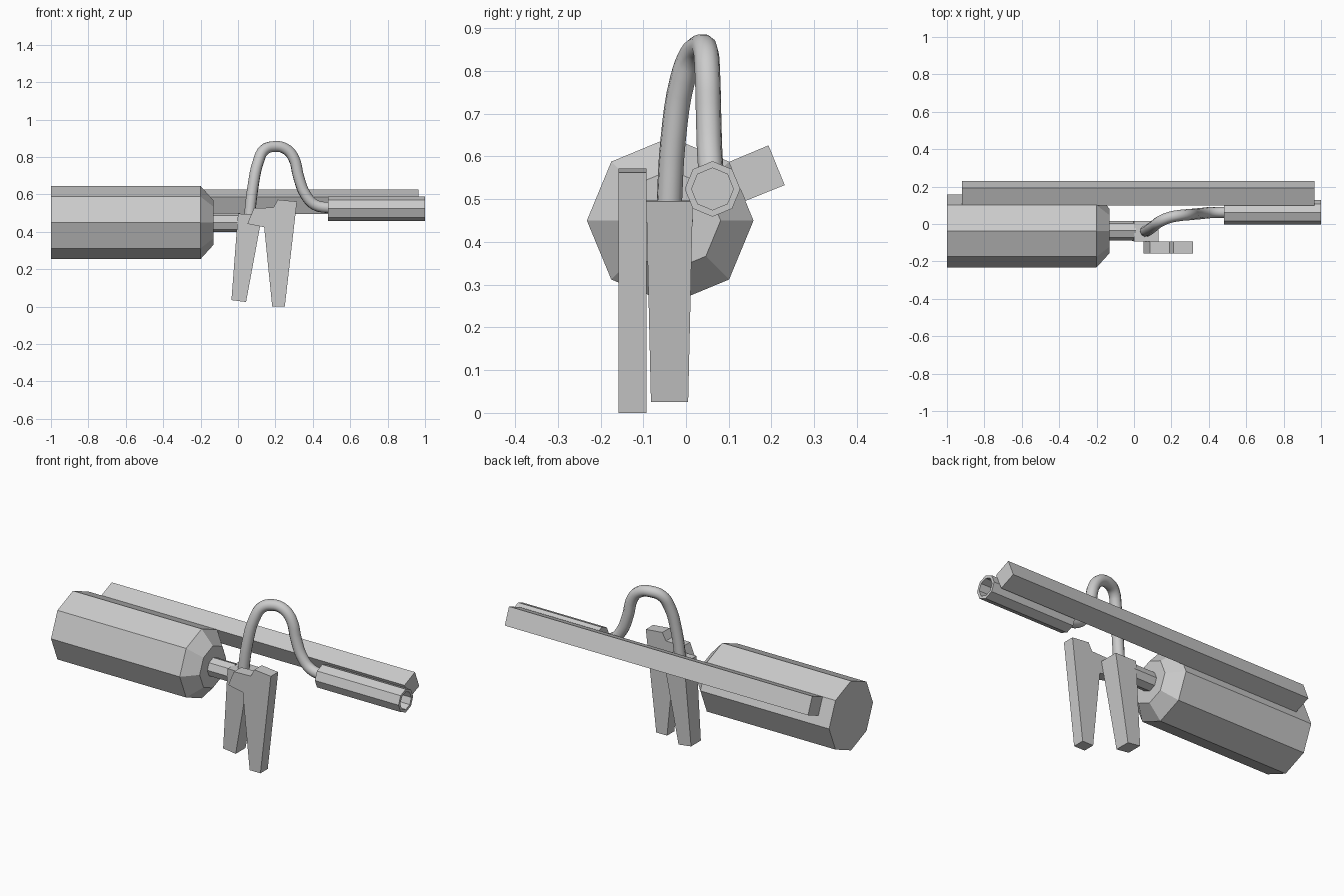
import bpy, math
from mathutils import Vector

if "Cube" in bpy.data.objects:
    bpy.data.objects.remove(bpy.data.objects["Cube"])


def make(name, verts, faces):
    me = bpy.data.meshes.new(name)
    me.from_pydata(verts, [], faces)
    me.update()
    ob = bpy.data.objects.new(name, me)
    bpy.context.collection.objects.link(ob)
    return ob


def lathe_x(name, y, z, profile, n=8):
    """Solid of n sides along x from (x, radius) rings, capped at both ends."""
    verts = [(x, y + r * math.cos(2 * math.pi * i / n), z + r * math.sin(2 * math.pi * i / n))
             for x, r in profile for i in range(n)]
    faces = [(k * n + i, k * n + (i + 1) % n, (k + 1) * n + (i + 1) % n, (k + 1) * n + i)
             for k in range(len(profile) - 1) for i in range(n)]
    last = (len(profile) - 1) * n
    faces += [tuple(reversed(range(n))), tuple(range(last, last + n))]
    return make(name, verts, [f[::-1] for f in faces] if profile[0][0] > profile[-1][0] else faces)


def loft(name, a, b):
    """Closed solid between two matching outlines."""
    n = len(a)
    faces = [tuple(range(n)), tuple(reversed(range(n, 2 * n)))]
    faces += [(i, i + n, (i + 1) % n + n, (i + 1) % n) for i in range(n)]
    return make(name, a + b, faces)


# Fuel tank with bevelled shoulder, and its outlet pipe
lathe_x("fuel_tank", -0.037, 0.45, [(-1, 0.195), (-0.2, 0.195), (-0.13, 0.118)])
lathe_x("outlet_pipe", -0.035, 0.45, [(-0.15, 0.052), (0.01, 0.052)])

# Nozzle barrel with open muzzle
lathe_x("nozzle", 0.062, 0.524, [(0.48, 0.065), (1, 0.065), (1, 0.049), (0.6, 0.049)])

# Tilted support rail
section = [(0.1, 0.587), (0.139, 0.496), (0.231, 0.533), (0.193, 0.626)]
loft("support_rail", [(-0.92, y, z) for y, z in section][::-1],
     [(0.965, y, z) for y, z in section][::-1])

# Rear grip, narrowing towards the bottom
outline = [(-0.035, 0.035, -0.082), (0.043, 0.025, -0.082), (0.13, 0.495, -0.093), (0.0, 0.497, -0.093)]
loft("rear_grip", [(x, y, z) for x, z, y in outline],
     [(x, -0.077 - y, z) for x, z, y in outline])

# Front grip with side lug
outline = [(0.183, 0), (0.25, 0), (0.315, 0.562), (0.212, 0.572), (0.19, 0.53),
           (0.085, 0.527), (0.05, 0.443), (0.14, 0.425)]
loft("front_grip", [(x, -0.158, z) for x, z in outline], [(x, -0.093, z) for x, z in outline])

# Hose arching from grip to nozzle
path = [(0.06, -0.04, 0.47), (0.08, -0.03, 0.64), (0.11, -0.008, 0.78), (0.14, 0.014, 0.838),
        (0.19, 0.035, 0.856), (0.25, 0.046, 0.846), (0.295, 0.05, 0.8), (0.325, 0.053, 0.69),
        (0.36, 0.056, 0.6), (0.41, 0.061, 0.545), (0.5, 0.062, 0.527)]
cu = bpy.data.curves.new("hose", "CURVE")
cu.dimensions = "3D"
cu.bevel_depth = 0.03
cu.bevel_resolution = 3
cu.resolution_u = 4
cu.use_fill_caps = True
sp = cu.splines.new("BEZIER")
sp.bezier_points.add(len(path) - 1)
for bp, co in zip(sp.bezier_points, path):
    bp.co = Vector(co)
    bp.handle_left_type = bp.handle_right_type = "AUTO"
hose = bpy.data.objects.new("hose", cu)
bpy.context.collection.objects.link(hose)
bpy.context.view_layer.objects.active = hose
hose.select_set(True)
bpy.ops.object.convert(target="MESH")
bpy.ops.object.shade_smooth_by_angle(angle=math.radians(40))
